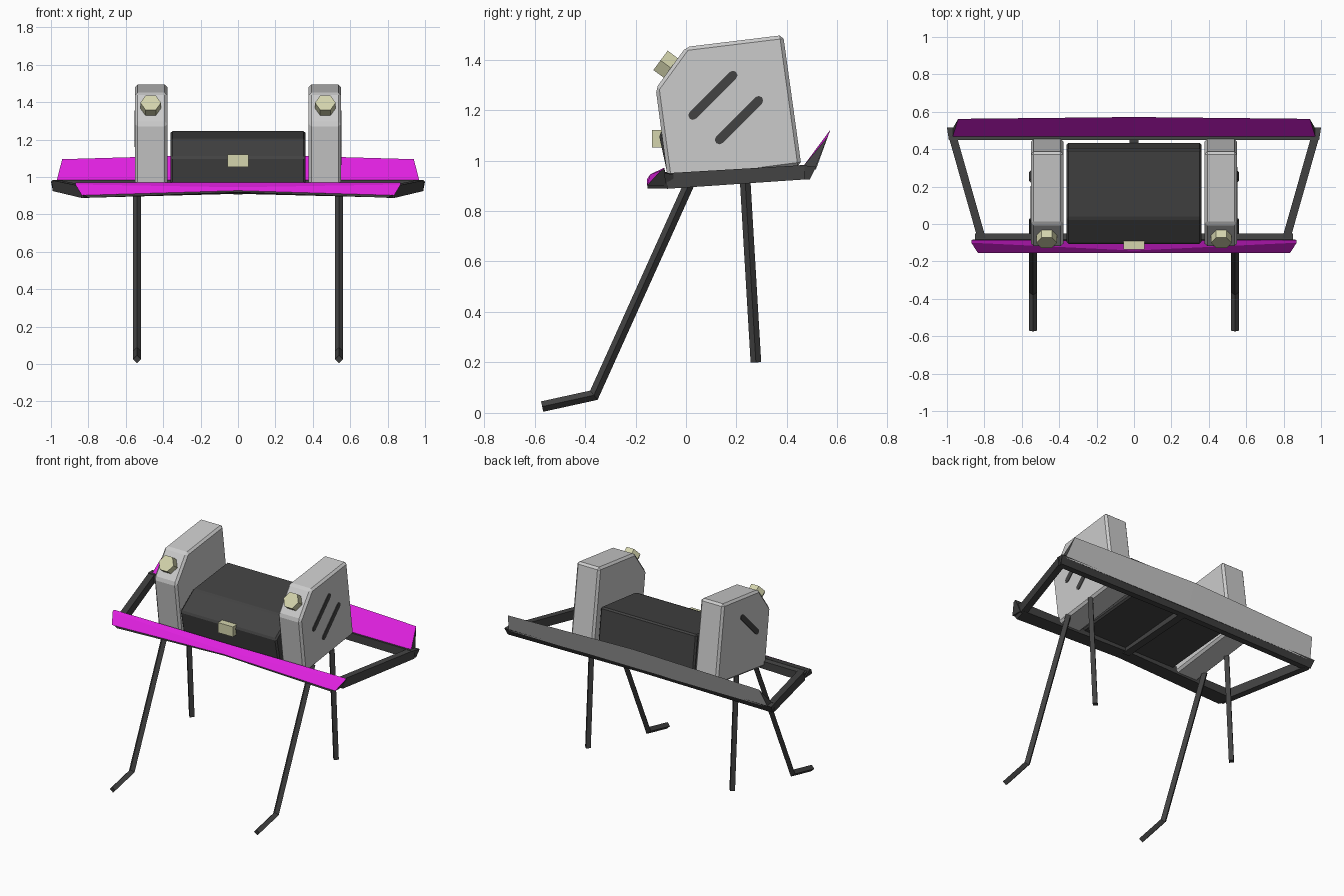
import bpy, bmesh, math
from mathutils import Vector

if "Cube" in bpy.data.objects:
    bpy.data.objects.remove(bpy.data.objects["Cube"])


def mat(name, r, g, b):
    m = bpy.data.materials.new(name)
    m.diffuse_color = (r, g, b, 1)
    m.use_nodes = True
    m.node_tree.nodes["Principled BSDF"].inputs["Base Color"].default_value = m.diffuse_color
    return m


DARK = mat("charcoal", 0.055, 0.055, 0.055)
GREY = mat("light grey", 0.60, 0.60, 0.60)
PINK = mat("magenta", 0.75, 0.015, 0.75)
CREAM = mat("pale yellow", 0.66, 0.66, 0.42)


def loft(name, sections, mats, bevel=0, rule=None):
    """Closed solid through matching rings of points."""
    bm = bmesh.new()
    rings = [[bm.verts.new(p) for p in s] for s in sections]
    n = len(rings[0])
    for a, b in zip(rings, rings[1:]):
        for i in range(n):
            j = (i + 1) % n
            bm.faces.new((a[i], a[j], b[j], b[i]))
    bm.faces.new(rings[0][::-1])
    bm.faces.new(rings[-1])
    bmesh.ops.recalc_face_normals(bm, faces=bm.faces[:])
    if bevel:
        bmesh.ops.bevel(bm, geom=bm.edges[:], offset=bevel, segments=1,
                        affect='EDGES', profile=0.5)
    bm.normal_update()
    if rule:
        for f in bm.faces:
            f.material_index = rule(f.normal)
    me = bpy.data.meshes.new(name)
    bm.to_mesh(me)
    bm.free()
    for m in mats:
        me.materials.append(m)
    ob = bpy.data.objects.new(name, me)
    bpy.context.collection.objects.link(ob)
    return ob


def prism(name, yz, x0, x1, m, bevel=0):
    return loft(name, [[(x, y, z) for y, z in yz] for x in (x0, x1)], [m], bevel)


def span(end, mid):
    """Three sections across x from an end section and a middle section."""
    return [[(-x, y, z) for x, y, z in end], mid, end]


def tube(name, x, path, r, n, m):
    """n-sided tube along a path in the yz plane."""
    pts = [Vector((x, y, z)) for y, z in path]
    secs = []
    for i, p in enumerate(pts):
        d0 = (p - pts[i - 1]).normalized() if i else (pts[1] - p).normalized()
        d1 = (pts[i + 1] - p).normalized() if i < len(pts) - 1 else d0
        t = (d0 + d1).normalized()
        v = Vector((0, -t.z, t.y)) / t.dot(d0)
        secs.append([p + Vector((r * math.cos(a), 0, 0)) + v * r * math.sin(a)
                     for a in (math.tau * k / n for k in range(n))])
    return loft(name, secs, [m])


def slot(name, side, a, b, w=0.018):
    """Thin dark capsule plate on the outer face of an end housing."""
    ang = math.atan2(b[1] - a[1], b[0] - a[0])
    prof = []
    for c, start in ((b, ang - math.pi / 2), (a, ang + math.pi / 2)):
        prof += [(c[0] + w * math.cos(start + math.pi * k / 4),
                  c[1] + w * math.sin(start + math.pi * k / 4)) for k in range(5)]
    prism(name, prof, side * 0.548, side * 0.554, DARK)


# Paired parts: end housings, bolts, legs, side bars
housing = [(-0.12, 1.285), (0, 1.45), (0.385, 1.497), (0.457, 0.98), (-0.07, 0.91)]
for s, tag in ((-1, "left"), (1, "right")):
    prism(tag + "_end_housing", housing, s * 0.378, s * 0.55, GREY, 0.014)
    tube(tag + "_bolt", s * 0.467, [(-0.055, 1.363), (-0.101, 1.397)], 0.055, 6, CREAM)
    tube(tag + "_front_leg", s * 0.54, [(0.025, 0.935), (-0.365, 0.07), (-0.57, 0.025)],
         0.021, 4, DARK)
    tube(tag + "_back_leg", s * 0.54, [(0.232, 0.96), (0.277, 0.2)], 0.021, 4, DARK)
    loft(tag + "_side_bar",
         [[(s * (cx + dx), y, z) for dx, z in
           ((-0.022, zb), (0.022, zb), (0.022, zt), (-0.022, zt))]
          for cx, y, zb, zt in ((0.815, -0.075, 0.888, 0.95), (0.97, 0.47, 0.925, 0.982))],
         [DARK])
slot("right_upper_slot", 1, (0.027, 1.179), (0.186, 1.338))
slot("right_lower_slot", 1, (0.132, 1.082), (0.288, 1.238))
slot("left_upper_slot", -1, (0.027, 1.179), (0.186, 1.338))

# Centre drum box with sloped front, and its latch
prism("centre_box", [(-0.07, 0.93), (-0.108, 1.105), (0.03, 1.205), (0.40, 1.247),
                     (0.435, 0.975)], -0.36, 0.36, DARK, 0.01)
prism("latch", [(-0.135, 1.052), (-0.135, 1.12), (-0.09, 1.12), (-0.09, 1.052)],
      -0.056, 0.056, CREAM)

# Base frame rails
prism("centre_bar", [(-0.08, 0.905), (-0.08, 0.94), (0.47, 0.975), (0.47, 0.94)],
      -0.025, 0.025, DARK)
loft("front_rail", span(
    [(0.80, -0.152, 0.889), (0.83, -0.05, 0.889), (0.85, -0.05, 0.945),
     (0.85, -0.082, 0.95), (0.82, -0.152, 0.902)],
    [(0, -0.152, 0.918), (0, -0.05, 0.91), (0, -0.05, 0.95),
     (0, -0.082, 0.955), (0, -0.152, 0.927)]), [DARK])
loft("back_rail", span(
    [(0.97, 0.45, 0.925), (0.99, 0.49, 0.925), (1.0, 0.515, 0.975), (0.99, 0.45, 0.983)],
    [(0, 0.45, 0.935), (0, 0.49, 0.935), (0, 0.515, 0.975), (0, 0.45, 0.983)]), [DARK])

# Front lip, painted on its outward faces
loft("front_lip", span(
    [(0.87, -0.085, 0.97), (0.87, -0.10, 0.96), (0.835, -0.154, 0.902), (0.835, -0.08, 0.90)],
    [(0, -0.09, 0.97), (0, -0.142, 0.945), (0, -0.154, 0.927), (0, -0.08, 0.925)]),
    [DARK, PINK], rule=lambda n: int(n.y < -0.2 and n.z > -0.2))

# Back flap: painted front, grey back, dark ends
loft("back_flap", span(
    [(0.97, 0.465, 0.978), (0.94, 0.562, 1.095), (0.97, 0.51, 0.965)],
    [(0, 0.465, 0.978), (0, 0.572, 1.122), (0, 0.515, 0.965)]),
    [DARK, PINK, GREY], rule=lambda n: 1 if n.y < -0.3 else 2 if n.y > 0.3 else 0)
